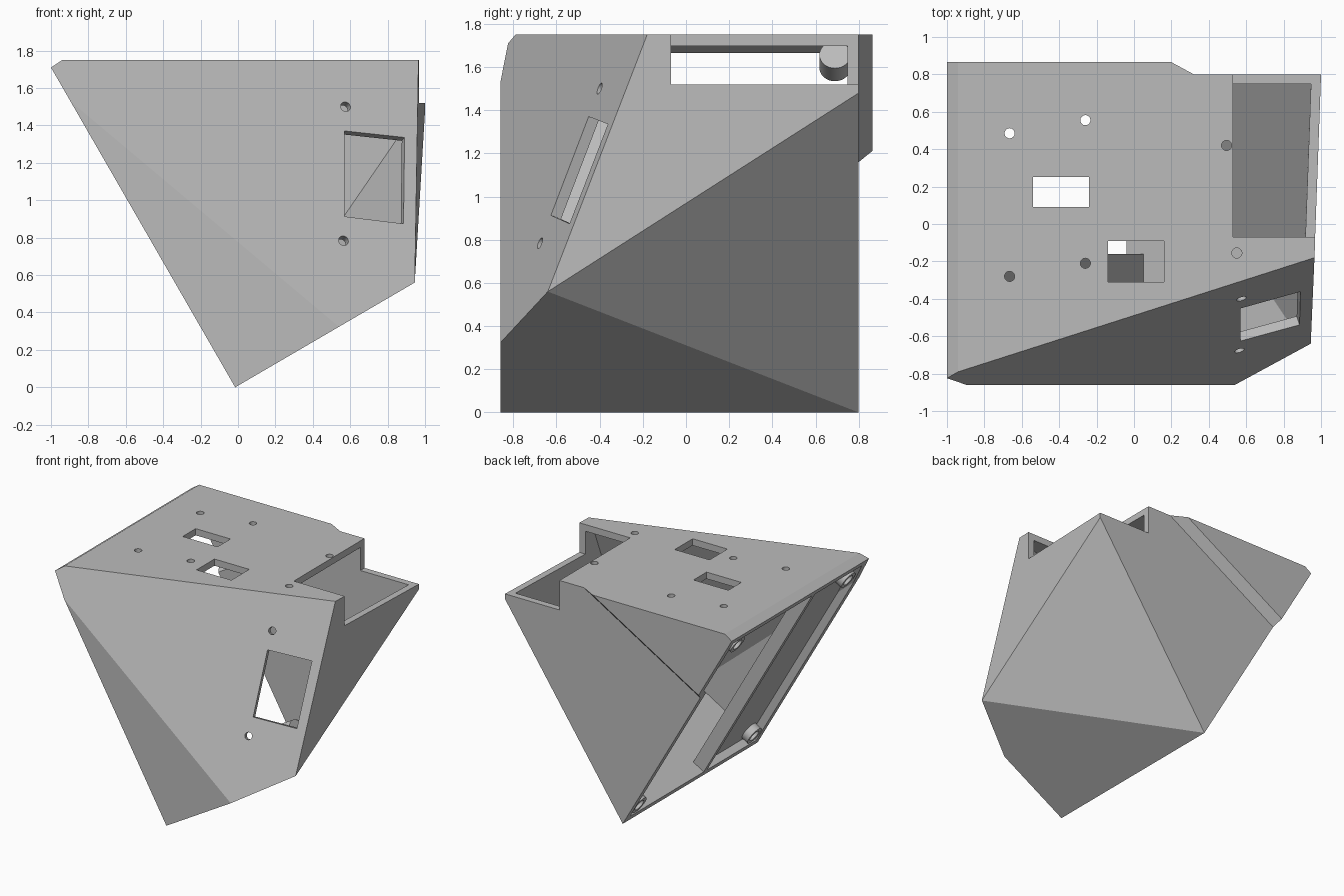
import bpy
import bmesh
from mathutils import Vector as V

if "Cube" in bpy.data.objects:
    bpy.data.objects.remove(bpy.data.objects["Cube"])

grey = bpy.data.materials.new("light grey")
grey.use_nodes = True
grey.diffuse_color = (0.5, 0.5, 0.5, 1)
grey.node_tree.nodes["Principled BSDF"].inputs["Base Color"].default_value = (0.5, 0.5, 0.5, 1)

WALL = 0.052
CENTRE = V((0.2, 0.2, 1.0))


def to_object(name, bm):
    bmesh.ops.recalc_face_normals(bm, faces=bm.faces)
    mesh = bpy.data.meshes.new(name)
    bm.to_mesh(mesh)
    bm.free()
    mesh.materials.append(grey)
    ob = bpy.data.objects.new(name, mesh)
    bpy.context.collection.objects.link(ob)
    return ob


def plane(a, b, c, inside=CENTRE):
    """Plane through three points, its normal pointing away from inside."""
    a, b, c = V(a), V(b), V(c)
    n = (b - a).cross(c - a).normalized()
    return (a, n if n.dot(inside - a) < 0 else -n)


def inset(p, d):
    return (p[0] - p[1] * d, p[1])


def solid(name, planes):
    """Convex solid bounded by the planes."""
    bm = bmesh.new()
    bmesh.ops.create_cube(bm, size=8)
    for co, no in planes:
        geom = bm.verts[:] + bm.edges[:] + bm.faces[:]
        cut = bmesh.ops.bisect_plane(bm, geom=geom, plane_co=co, plane_no=no, clear_outer=True)
        edges = [e for e in cut["geom_cut"] if isinstance(e, bmesh.types.BMEdge)]
        if edges:
            bmesh.ops.edgeloop_fill(bm, edges=edges)
    return to_object(name, bm)


def prism(name, points, direction):
    bm = bmesh.new()
    face = bm.faces.new([bm.verts.new(p) for p in points])
    ext = bmesh.ops.extrude_face_region(bm, geom=[face], use_keep_orig=True)
    moved = [v for v in ext["geom"] if isinstance(v, bmesh.types.BMVert)]
    bmesh.ops.translate(bm, verts=moved, vec=direction)
    return to_object(name, bm)


def box(name, x0, x1, y0, y1, z0, z1):
    pts = [(x0, y0, z0), (x1, y0, z0), (x1, y1, z0), (x0, y1, z0)]
    return prism(name, pts, V((0, 0, z1 - z0)))


def cylinder(name, centre, axis, radius, length):
    bm = bmesh.new()
    bmesh.ops.create_cone(bm, cap_ends=True, segments=32, radius1=radius, radius2=radius, depth=length)
    rot = axis.to_track_quat("Z", "Y").to_matrix()
    bmesh.ops.rotate(bm, verts=bm.verts, cent=(0, 0, 0), matrix=rot)
    bmesh.ops.translate(bm, verts=bm.verts, vec=centre)
    return to_object(name, bm)


def combine(target, other, operation):
    mod = target.modifiers.new("combine", "BOOLEAN")
    mod.operation, mod.object, mod.solver = operation, other, "EXACT"
    bpy.context.view_layer.objects.active = target
    bpy.ops.object.modifier_apply(modifier=mod.name)
    bpy.data.objects.remove(other)


# Corners and bounding planes of the shell
foot = (-0.015, 0.8, 0)
side_low = (0.945, -0.64, 0.56)
side_back = (1.0, 0.8, 1.48)
side_top = (0.965, -0.18, 1.75)
top_left = (-1, 0.8, 1.71)
left = plane(foot, top_left, (-1, 0, 1.71))
bottom = plane(foot, side_low, (-0.015, 0, 0))
top = (V((0, 0, 1.75)), V((0, 0, 1)))
back = (V((0, 0.8, 0)), V((0, 1, 0)))
front = (V((0, -0.86, 0)), V((0, -1, 0)))
chamfer = plane(top_left, (-1, 0, 1.71), (-0.94, 0, 1.75))
slope = plane(side_low, side_top, (-0.94, -0.79, 1.75))
right = plane(side_low, side_top, side_back)
under = plane(side_low, side_back, foot)
walls = [bottom, top, back, front, chamfer, slope, right, under]

# Raised wedge on the back
bump_ref = V((-0.6, 0.8, 1.6))
bump = [top, left, chamfer, (V((0, 0.865, 0)), V((0, 1, 0))),
        plane((0.32, 0.8, 1.75), (-0.683, 0.8, 1.16), (0.2, 0.865, 1.75), bump_ref)]
bump_start = (V((0, 0.72, 0)), V((0, -1, 0)))

shell = solid("shell", walls + [left])
combine(shell, solid("bump", bump + [bump_start]), "UNION")

# Hollow inside, open on the sloped left face
open_left = inset(left, -0.3)
combine(shell, solid("hollow", [inset(p, WALL) for p in walls] + [open_left]), "DIFFERENCE")
bump_in = [inset(p, WALL) for p in bump if p is not left]
combine(shell, solid("bump_hollow", bump_in + [open_left, bump_start]), "DIFFERENCE")

# Corner notch and openings in the top
combine(shell, box("notch", 0.53, 1.2, -0.07, 1.0, 1.52, 2.0), "DIFFERENCE")
for x0, x1, y0, y1 in [(-0.54, -0.24, 0.09, 0.25), (-0.14, 0.16, -0.31, -0.09)]:
    combine(shell, box("slot", x0, x1, y0, y1, 1.6, 1.9), "DIFFERENCE")
for x, y in [(-0.665, 0.485), (-0.26, 0.555), (-0.665, -0.28), (-0.26, -0.21),
             (0.495, 0.42), (0.55, -0.155)]:
    combine(shell, cylinder("hole", (x, y, 1.72), V((0, 0, 1)), 0.027, 0.3), "DIFFERENCE")

# Window and screw holes through the sloped front
n = slope[1]
window = [V(p) + n * 0.1 for p in
          [(0.57, -0.45, 1.37), (0.89, -0.36, 1.335), (0.885, -0.54, 0.875), (0.57, -0.63, 0.915)]]
combine(shell, prism("window", window, n * -0.2), "DIFFERENCE")
for p in [(0.575, -0.4, 1.5), (0.565, -0.68, 0.785)]:
    combine(shell, cylinder("hole", p, n, 0.027, 0.24), "DIFFERENCE")

# Recessed panel and its lip across the front part of the open side
inner = [inset(p, WALL - 0.01) for p in walls]
depth_end = (inset(left, 0.105)[0], -left[1])
lip_y = (V((0, -0.16, 0)), V((0, 1, 0)))
solid("recessed_panel", inner + [inset(left, 0.06), depth_end, lip_y])
solid("panel_lip", inner + [left, depth_end, lip_y, (V((0, -0.2, 0)), V((0, -1, 0)))])

# Fixing tubes in the corners of the open side
along = (V(top_left) - V(foot)).normalized()
for name, u, y in [("lower_back_tube", 0.13, 0.68), ("lower_front_tube", 0.13, -0.735),
                   ("upper_back_tube", 1.84, 0.69), ("upper_front_tube", 1.8, -0.7)]:
    mouth = V((foot[0], y, 0)) + along * u
    tube = cylinder(name, mouth - left[1] * 0.065, left[1], 0.072, 0.12)
    combine(tube, cylinder("bore", mouth, left[1], 0.045, 0.2), "DIFFERENCE")
    bpy.ops.object.select_all(action="DESELECT")
    tube.select_set(True)
    bpy.context.view_layer.objects.active = tube
    bpy.ops.object.shade_smooth_by_angle()
